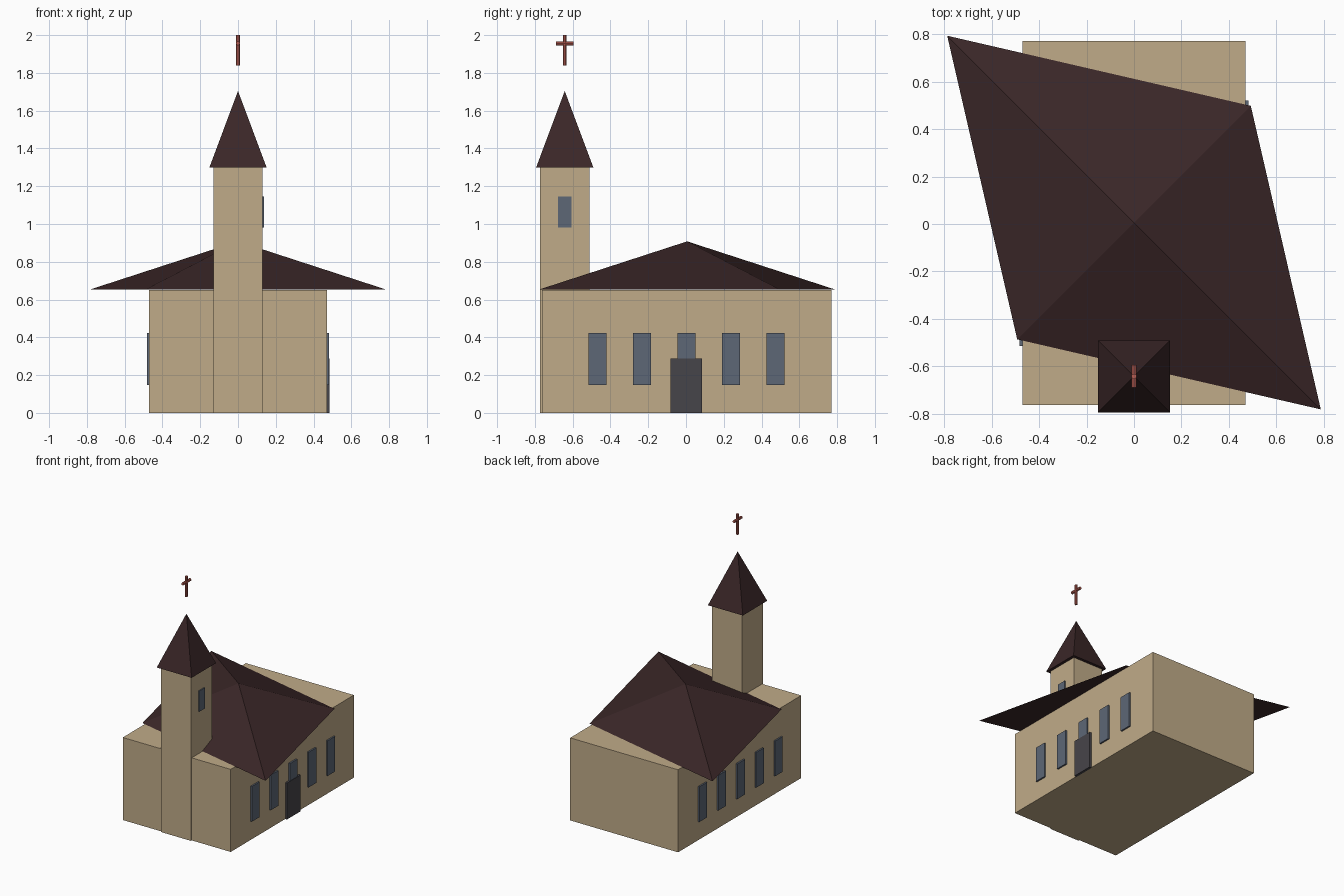
import bpy, bmesh, math

if "Cube" in bpy.data.objects:
    bpy.data.objects.remove(bpy.data.objects["Cube"])


def material(name, rgb):
    m = bpy.data.materials.new(name)
    m.diffuse_color = (*rgb, 1)
    m.use_nodes = True
    m.node_tree.nodes["Principled BSDF"].inputs["Base Color"].default_value = m.diffuse_color
    return m


WALL = material("sandy wall", (0.53, 0.41, 0.25))
ROOF = material("dark brown roof", (0.043, 0.02, 0.021))
GLASS = material("blue grey glass", (0.11, 0.135, 0.18))
DOOR = material("charcoal door", (0.062, 0.058, 0.068))
RED = material("red cross", (0.48, 0.11, 0.085))


def finish(name, bm, mat):
    bmesh.ops.recalc_face_normals(bm, faces=bm.faces)
    me = bpy.data.meshes.new(name)
    bm.to_mesh(me)
    bm.free()
    me.materials.append(mat)
    ob = bpy.data.objects.new(name, me)
    bpy.context.collection.objects.link(ob)
    return ob


def box(name, lo, hi, mat):
    bm = bmesh.new()
    bmesh.ops.create_cube(bm, size=1)
    for v in bm.verts:
        v.co = [l + (c + 0.5) * (h - l) for l, h, c in zip(lo, hi, v.co)]
    return finish(name, bm, mat)


def pyramid(name, corners, z, apex, mat):
    bm = bmesh.new()
    base = [bm.verts.new((x, y, z)) for x, y in corners]
    top = bm.verts.new(apex)
    bm.faces.new(base)
    for i in range(4):
        bm.faces.new((base[i], base[(i + 1) % 4], top))
    return finish(name, bm, mat)


def rod(name, radius, length, centre, mat, rot=(0, 0, 0)):
    bm = bmesh.new()
    bmesh.ops.create_cone(bm, cap_ends=True, segments=8, radius1=radius,
                          radius2=radius, depth=length)
    ob = finish(name, bm, mat)
    ob.location, ob.rotation_euler = centre, rot
    return ob


TY = -0.642  # tower centre line
RY = 0.006   # hall roof centre

# Hall and its skewed roof
box("hall", (-0.47, -0.762, 0), (0.47, 0.77, 0.65), WALL)
a, b = 0.787, 0.492
pyramid("hall_roof", [(-a, RY + a), (-b, RY - b), (a, RY - a), (b, RY + b)],
        0.652, (0, RY, 0.908), ROOF)

# Tower and spire
box("tower", (-0.13, TY - 0.13, 0), (0.13, TY + 0.13, 1.30), WALL)
s = 0.152
pyramid("spire", [(-s, TY - s), (s, TY - s), (s, TY + s), (-s, TY + s)],
        1.298, (0, TY, 1.704), ROOF)

# Five windows along each long side
for side, label in ((1, "right"), (-1, "left")):
    for i in range(5):
        y = 0.003 + (i - 2) * 0.2355
        xs = sorted((side * 0.465, side * 0.482))
        box(f"{label}_window_{i + 1}", (xs[0], y - 0.047, 0.147),
            (xs[1], y + 0.047, 0.424), GLASS)

# Tower window and side door
box("tower_window", (0.125, TY - 0.036, 0.982), (0.137, TY + 0.036, 1.146), GLASS)
box("door", (0.465, -0.083, 0), (0.485, 0.086, 0.287), DOOR)

# Floating cross above the spire
rod("cross_post", 0.011, 0.16, (0, TY, 1.92), RED, (0, 0, math.pi / 8))
rod("cross_bar", 0.011, 0.094, (0, TY, 1.956), RED, (math.pi / 2, 0, 0))
